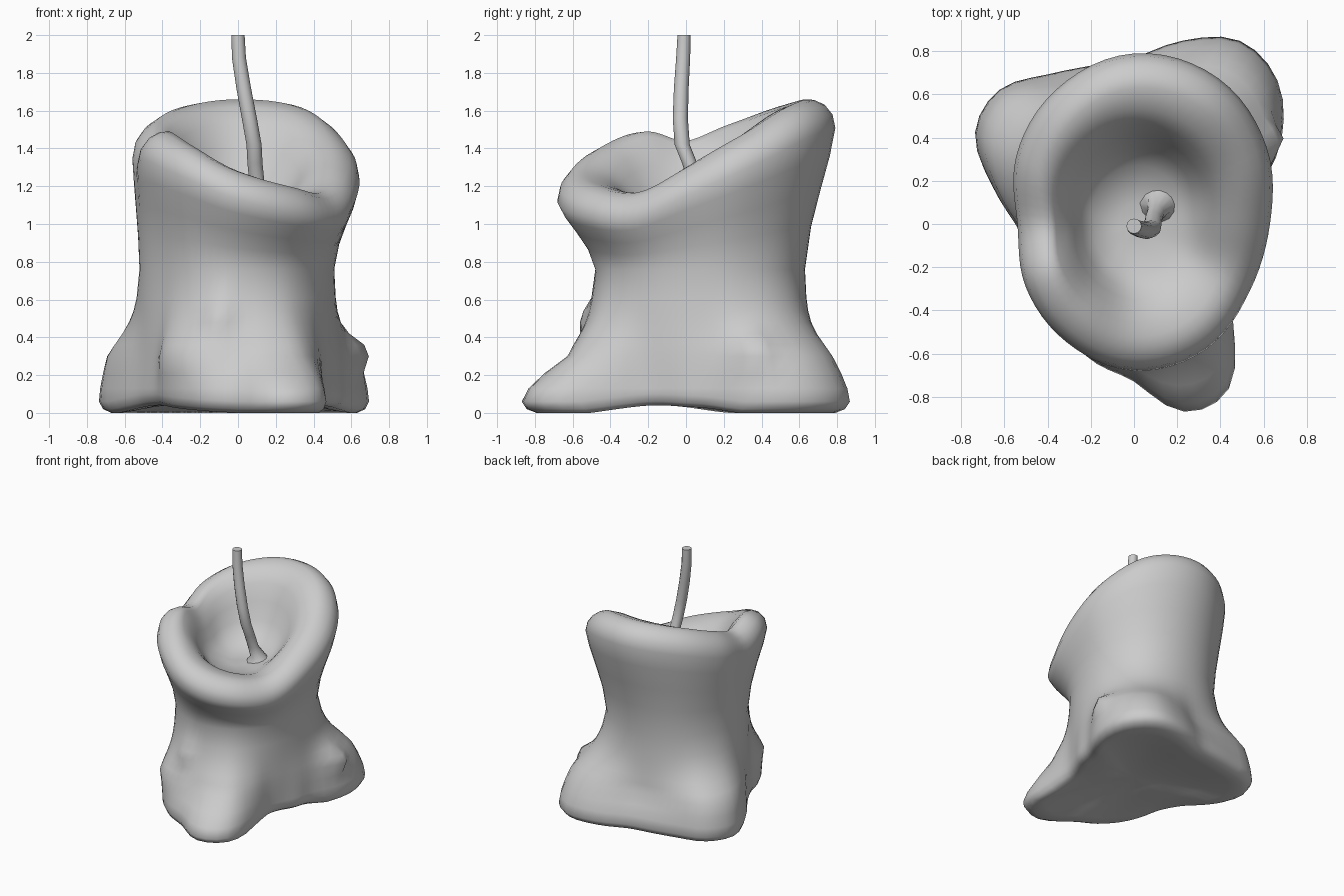
import bpy, bmesh
from math import sin, cos, tau, exp
from mathutils import Vector

if "Cube" in bpy.data.objects:
    bpy.data.objects.remove(bpy.data.objects["Cube"])

N = 72

# Radii / heights around the candle, counter-clockwise from +x
FOOT = [.54, .60, .79, .94, .98, .88, .77, .76, .80, .88, .85, .68,
        .55, .50, .50, .55, .61, .67, .73, .90, .88, .65, .52, .50]
MID = [.53, .59, .73, .86, .88, .78, .68, .68, .74, .83, .80, .66,
       .54, .49, .49, .57, .62, .62, .61, .65, .67, .59, .51, .50]
WAIST = [.50, .56, .62, .63, .62, .57, .51, .46, .47, .48, .48, .48]
RIM = [.63, .71, .78, .79, .72, .63, .54, .58, .63, .68, .67, .62]
HEIGHT = [1.30, 1.46, 1.62, 1.66, 1.62, 1.53, 1.44, 1.49, 1.41, 1.28, 1.20, 1.17]
# Wax drips: centre on the wall, spread, push distance
DRIPS = [((.67, .35, .36), .09, .13), ((-.11, -.57, .53), .08, .09)]


def around(table, i):
    """Smooth periodic interpolation of a table at sample i of N."""
    n = len(table)
    u = i / N * n
    k, t = int(u), u - int(u)
    a, b, c, d = (table[(k + j) % n] for j in (-1, 0, 1, 2))
    return b + .5 * t * (c - a + t * (2*a - 5*b + 4*c - d + t * (3*(b - c) + d - a)))


def mix(a, b, t):
    return a + (b - a) * t


def wall_profile(i):
    """Radius and height pairs from under the base, up, over the rim, into the bowl."""
    f, m, w, r, h = (around(t, i) for t in (FOOT, MID, WAIST, RIM, HEIGHT))
    top, floor = h - .15, 1.09
    lift = max(0, .72 - f) * .18   # base edge arches slightly between the feet
    k = r / .7                     # rim thickness follows the rim radius
    return [(f * .3, .075), (f * .6, .04), (f * .8, .01 + lift), (f * .91, lift),
            (f * .97, .02 + lift), (f, .06 + lift),
            (mix(f, m, .15), .13), (mix(f, m, .5), .21), (m, .3),
            (mix(m, w, .2), .36), (mix(m, w, .43), .42), (mix(m, w, .62), .48),
            (mix(m, w, .76), .54), (mix(m, w, .87), .61), (w, .76),
            (mix(w, r, .2), mix(.76, top, .3)), (mix(w, r, .5), mix(.76, top, .55)),
            (mix(w, r, .82), mix(.76, top, .8)), (r, top),
            (r - .015, h - .08), (r - .055, h - .03), (r - .11, h - .003), (r - .16, h),
            (r - .23 * k, mix(floor, h, .93)), (r - .29 * k, mix(floor, h, .78)),
            (r - .34 * k, mix(floor, h, .56)), (r - .39 * k, mix(floor, h, .33)),
            (r - .46 * k, mix(floor, h, .12)), (r * .12, floor)]


def finish(bm, name):
    bmesh.ops.recalc_face_normals(bm, faces=bm.faces)
    mesh = bpy.data.meshes.new(name)
    bm.to_mesh(mesh)
    bm.free()
    mesh.shade_smooth()
    obj = bpy.data.objects.new(name, mesh)
    bpy.context.collection.objects.link(obj)
    return obj


def bridge(bm, rings):
    for a, b in zip(rings, rings[1:]):
        n = len(a)
        for i in range(n):
            bm.faces.new((a[i], a[(i + 1) % n], b[(i + 1) % n], b[i]))


# Melted candle body with three spread feet and a slanted hollow rim
bm = bmesh.new()
columns = []
for i in range(N):
    a = tau * i / N
    columns.append([bm.verts.new((r * cos(a), r * sin(a), z)) for r, z in wall_profile(i)])
rings = list(zip(*columns))
bridge(bm, rings)
for ring, z in ((rings[0], .09), (rings[-1], 1.1)):
    centre = bm.verts.new((0, 0, z))
    for i in range(N):
        bm.faces.new((ring[i], ring[(i + 1) % N], centre))

# Drips swelling out of the wall
for pos, spread, push in DRIPS:
    outward = Vector((pos[0], pos[1], 0)).normalized()
    for v in bm.verts:
        d = (v.co - Vector(pos)).length / spread
        v.co += outward * push * exp(-d * d)
finish(bm, "candle_body")

# Curved wick with a flared wax base
path = [(.13, .11, 1.06, .13), (.12, .09, 1.13, .06), (.1, .05, 1.22, .04),
        (.09, .02, 1.32, .04), (.085, -.02, 1.42, .04), (.06, -.03, 1.56, .04),
        (.03, -.025, 1.72, .039), (.005, -.015, 1.88, .037), (0, -.01, 2, .035)]
bm = bmesh.new()
loops = [[bm.verts.new((x + r * cos(tau * k / 12), y + r * sin(tau * k / 12), z))
          for k in range(12)] for x, y, z, r in path]
bridge(bm, loops)
bm.faces.new(loops[0])
bm.faces.new(loops[-1])
wick = finish(bm, "wick")
bpy.context.view_layer.objects.active = wick
wick.select_set(True)
bpy.ops.object.shade_smooth_by_angle(angle=1.0)
